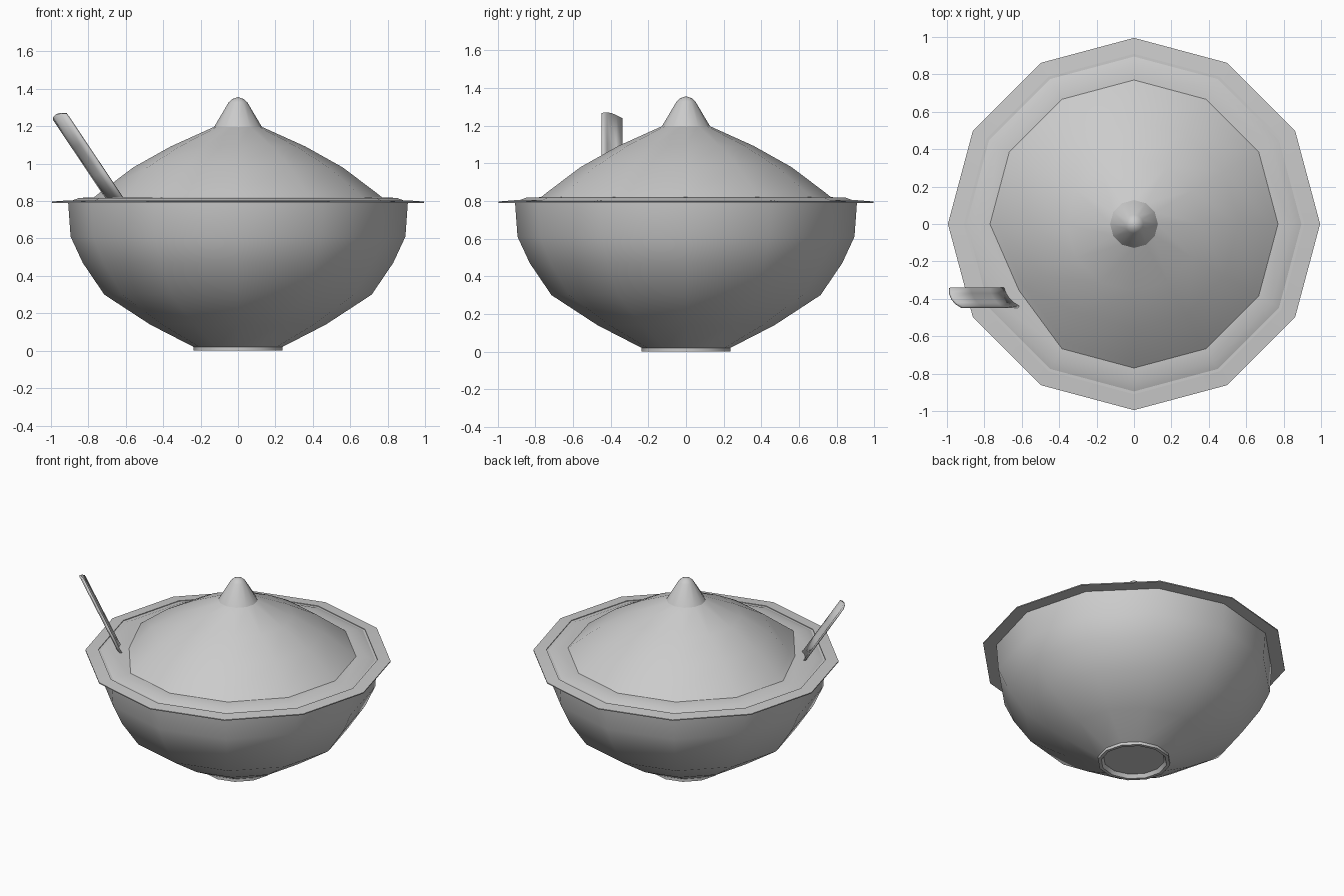
import bpy, bmesh, math
from mathutils import Vector

SIDES = 12
cube = bpy.data.objects.get("Cube")
if cube:
    bpy.data.objects.remove(cube, do_unlink=True)

grey = bpy.data.materials.new("glazed grey")
grey.use_nodes = True
colour = (0.6, 0.6, 0.6, 1)
grey.diffuse_color = colour
grey.node_tree.nodes["Principled BSDF"].inputs["Base Color"].default_value = colour


def finish(name, bm, angle=36):
    bmesh.ops.remove_doubles(bm, verts=bm.verts, dist=0.0005)
    bmesh.ops.recalc_face_normals(bm, faces=bm.faces)
    mesh = bpy.data.meshes.new(name)
    bm.to_mesh(mesh)
    bm.free()
    mesh.materials.append(grey)
    obj = bpy.data.objects.new(name, mesh)
    bpy.context.collection.objects.link(obj)
    bpy.ops.object.select_all(action='DESELECT')
    obj.select_set(True)
    bpy.context.view_layer.objects.active = obj
    bpy.ops.object.shade_smooth_by_angle(angle=math.radians(angle))
    return obj


def lathe(profile, adjust=None):
    """Revolve a (radius, height) profile; adjust may reshape single points."""
    bm = bmesh.new()
    rings = []
    for row, (r, z) in enumerate(profile):
        ring = []
        for i in range(SIDES):
            a = math.tau * i / SIDES
            radius = adjust(row, i, r) if adjust else r
            ring.append(bm.verts.new((radius * math.cos(a), radius * math.sin(a), z)))
        rings.append(ring)
    for low, high in zip(rings, rings[1:]):
        for i in range(SIDES):
            j = (i + 1) % SIDES
            bm.faces.new((low[i], low[j], high[j], high[i]))
    return bm


# Bowl: hollow foot, rounded outside, inside wall
bowl = [(0, .025), (.20, .025), (.215, 0), (.237, 0), (.237, .02),
        (.47, .14), (.715, .30), (.83, .47), (.895, .61), (.908, .79),
        (.87, .79), (.85, .61), (.67, .33), (.4, .16), (0, .08)]
finish("bowl", lathe(bowl))

# Thin wide rim around the mouth
rim = [(.86, .788), (.995, .790), (.995, .797), (.91, .804), (.91, .799), (.86, .799), (.86, .788)]
finish("bowl_rim", lathe(rim))

# Lid, pressed inwards where the ladle comes out
NOTCH = 7


def notch(row, i, r):
    return r - .06 if i == NOTCH and row in (2, 3) else r


lid = [(.895, .800), (.85, .817), (.77, .82), (.735, .848), (.56, .98), (.36, 1.092), (.125, 1.198)]
finish("lid", lathe(lid, notch))

# Knob on the lid
knob = [(.13, 1.193), (.05, 1.328), (.03, 1.346), (0, 1.356)]
finish("lid_knob", lathe(knob), 45)

# Ladle handle: a thin, slightly hollow strip with a rounded end
bm = bmesh.new()
foot, tip = Vector((-.655, -.40, .79)), Vector((-.96, -.40, 1.245))
along = (tip - foot).normalized()
across = Vector((.032, -.052, .016))
normal = along.cross(across).normalized()
COLS = 4
rows = []
for t in (0, .33, .67, 1):
    row = []
    for c in range(COLS + 1):
        s = 2 * c / COLS - 1
        point = foot.lerp(tip, t) + across * s + normal * (.014 * s * s)
        if t == 1:
            point += along * .022 * (1 - s * s)
        row.append(bm.verts.new(point))
    rows.append(row)
for a, b in zip(rows, rows[1:]):
    for c in range(COLS):
        bm.faces.new((a[c], a[c + 1], b[c + 1], b[c]))
handle = finish("ladle_handle", bm)
solid = handle.modifiers.new("thickness", 'SOLIDIFY')
solid.thickness = .014
solid.offset = 0
